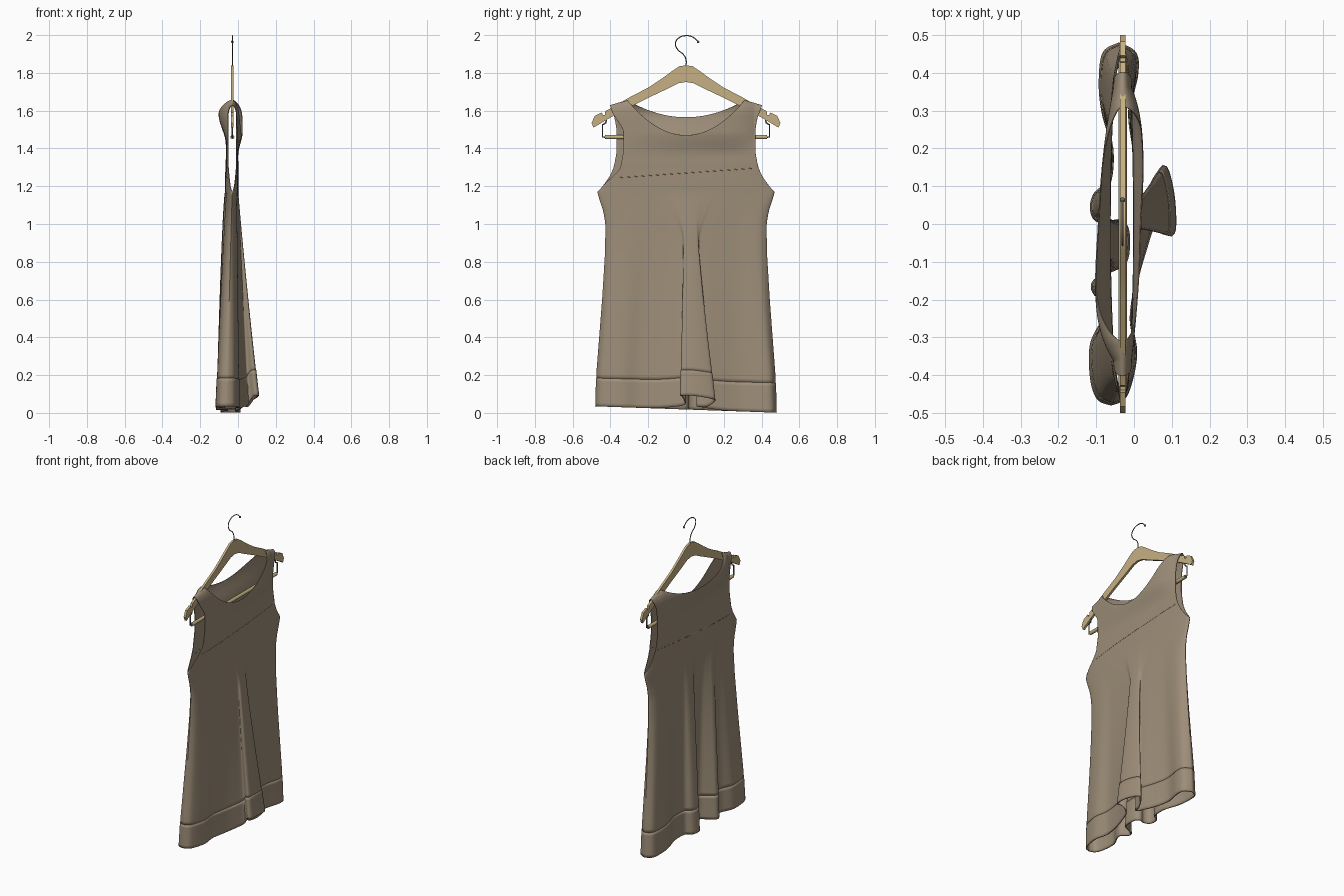
import bpy, bmesh, math
from mathutils import Vector

if "Cube" in bpy.data.objects:
    bpy.data.objects.remove(bpy.data.objects["Cube"])

CX = -0.03                      # plane of the hanger
UNDERARM, SHOULDER = 1.17, 1.655


def material(name, rgb):
    m = bpy.data.materials.new(name)
    m.diffuse_color = (*rgb, 1)
    m.use_nodes = True
    m.node_tree.nodes["Principled BSDF"].inputs["Base Color"].default_value = m.diffuse_color
    return m


CLOTH = material("taupe cloth", (0.34, 0.27, 0.19))
WOOD = material("pale wood", (0.56, 0.435, 0.225))
METAL = material("grey metal", (0.15, 0.145, 0.14))


def finish(name, bm, mat, thick=0.0, angle=40):
    bmesh.ops.remove_doubles(bm, verts=bm.verts, dist=1e-5)
    bmesh.ops.recalc_face_normals(bm, faces=bm.faces)
    me = bpy.data.meshes.new(name)
    bm.to_mesh(me)
    bm.free()
    ob = bpy.data.objects.new(name, me)
    bpy.context.collection.objects.link(ob)
    me.materials.append(mat)
    bpy.ops.object.select_all(action='DESELECT')
    ob.select_set(True)
    bpy.context.view_layer.objects.active = ob
    bpy.ops.object.shade_smooth_by_angle(angle=math.radians(angle))
    if thick:
        s = ob.modifiers.new("thickness", 'SOLIDIFY')
        s.thickness, s.offset = thick, 0
    return ob


def add_grid(bm, rows):
    vs = [[bm.verts.new(p) for p in r] for r in rows]
    for a, b in zip(vs, vs[1:]):
        for i in range(len(a) - 1):
            bm.faces.new((a[i], a[i + 1], b[i + 1], b[i]))


def interp(table, x):
    for (x0, y0), (x1, y1) in zip(table, table[1:]):
        if x <= x1:
            return y0 + (y1 - y0) * max(0, (x - x0) / (x1 - x0))
    return table[-1][1]


def smooth(a, b, x):
    t = min(1, max(0, (x - a) / (b - a)))
    return t * t * (3 - 2 * t)


def spline(pts, n):
    """Catmull-Rom through the points, resampled evenly by length."""
    p = [Vector(q) for q in pts]
    p = [p[0]] + p + [p[-1]]
    fine = []
    for a, b, c, d in zip(p, p[1:], p[2:], p[3:]):
        for k in range(12):
            t = k / 12
            fine.append(0.5 * (2 * b + (c - a) * t + (2 * a - 5 * b + 4 * c - d) * t * t
                               + (3 * b - a - 3 * c + d) * t ** 3))
    fine.append(p[-1])
    acc = [0]
    for a, b in zip(fine, fine[1:]):
        acc.append(acc[-1] + (b - a).length)
    ty = [(l, q[0]) for l, q in zip(acc, fine)]
    tx = [(l, q[1]) for l, q in zip(acc, fine)]
    return [(interp(ty, acc[-1] * i / n), interp(tx, acc[-1] * i / n)) for i in range(n + 1)]


# Hem outline (y, x) of each panel, with its pleats
N = 150
HEM = {
    1: spline([(-.48, -.06), (-.455, -.02), (-.35, .005), (-.25, -.008), (-.15, .008), (-.07, .03),
               (-.01, .05), (-.005, .065), (-.03, .095), (-.01, .108), (.07, .105), (.14, .09),
               (.152, .075), (.11, .052), (.06, .038), (.07, .022), (.12, .015), (.2, 0),
               (.3, -.012), (.4, .008), (.455, .003), (.48, -.04)], N),
    -1: spline([(-.48, -.06), (-.465, -.095), (-.41, -.113), (-.32, -.113), (-.25, -.08),
                (-.21, -.075), (-.185, -.105), (-.155, -.108), (-.13, -.07), (-.105, -.025),
                (-.06, -.014), (-.01, -.018), (.01, -.04), (0, -.07), (.015, -.105), (.05, -.113),
                (.085, -.1), (.11, -.065), (.2, -.058), (.3, -.083), (.38, -.09), (.455, -.08),
                (.48, -.04)], N),
}
SIDE = [(0, .477), (.2, .472), (.6, .442), (.85, .427), (1.0, .425), (1.07, .437), (1.13, .457), (1.17, .468)]
ARM = [(1.17, .468), (1.2, .44), (1.25, .405), (1.3, .382), (1.38, .367), (1.5, .367), (1.58, .38), (1.655, .402)]
GAP = {1: .03, -1: .038}
NECK = {1: 1.47, -1: 1.565}
# the front pleat gathers to a narrow strip higher up
GATHER = [(0, -1), (.37, -.06), (.66, .17), (1, 1)]


def skirt_point(f, i, z):
    s = 2 * i / N - 1
    if f > 0:
        s += (interp(GATHER, i / N) - s) * (1 - smooth(.9, UNDERARM, z))
    hy, hx = HEM[f][i]
    power = .85 + (1 - s * s) * (.2 if f > 0 else -.2)
    w = max(0, 1 - z / UNDERARM) ** power
    side = interp(SIDE, z)
    y = s * side * (1 - w) + hy * side / .48 * w
    x = (CX + f * GAP[f] * math.sqrt(max(0, 1 - s * s))) * (1 - w) + hx * w
    lift = .018 - .035 * hy + .055 * smooth(.04, .09, hx)
    if f > 0:
        lift += .02 * math.exp(-((hy - .02) / .12) ** 2)
    return (x, y, z + lift * (1 - z / UNDERARM) ** 2)


def yoke_point(f, y, z):
    s = min(1, abs(y) / interp(ARM, z))
    e = .022 * min(1, math.sqrt(max(0, z - UNDERARM) / .15))
    gap = GAP[f] * (1 - .35 * smooth(1.17, 1.36, z))
    d = math.sqrt(e * e + gap ** 2 * (1 - s * s))
    # neckline sags outward, twisted a little about the hanger
    sag = max(0, 1 - (abs(y) / .36) ** 4)
    if f > 0:
        d += sag * (.02 + .04 * y) * smooth(1.36, 1.49, z)
    else:
        d += sag * (.032 - .06 * y) * smooth(1.42, 1.58, z)
    # cloth closes over the hanger at the shoulder
    if z > 1.58:
        d *= math.sqrt(max(0, 1 - ((z - 1.58) / (SHOULDER - 1.58)) ** 2))
    drop = max(0, abs(y) - .31) * .3 * smooth(1.5, 1.65, z)
    return (CX + f * d, y, z - drop)


def add_tube(bm, z0, z1, rows):
    grid = []
    for r in range(rows + 1):
        z = z0 + (z1 - z0) * r / rows
        grid.append([skirt_point(1, i, z) for i in range(N + 1)]
                    + [skirt_point(-1, i, z) for i in range(N - 1, -1, -1)])
    add_grid(bm, grid)


def add_yoke(bm, f):
    zn, half = NECK[f], N // 2
    zs = [UNDERARM + (zn - UNDERARM) * k / 16 for k in range(16)]
    zs += [zn + (SHOULDER - zn) * (1 - math.cos(math.pi * k / 20)) / 2 for k in range(21)]
    for m in (1, -1):
        grid = []
        for z in zs:
            neck = .31 * math.sqrt(max(0, z - zn) / (SHOULDER - zn))
            arm = interp(ARM, z)
            if f > 0 and m < 0:      # deeper front armhole on one side
                arm -= .035 * smooth(1.2, 1.3, z) * (1 - smooth(1.48, 1.6, z))
            grid.append([yoke_point(f, m * (neck + (arm - neck) * k / half), z) for k in range(half + 1)])
        add_grid(bm, grid)


# Dress body: closed skirt, then front and back yokes with armholes and straps
bm = bmesh.new()
add_tube(bm, .155, UNDERARM, 44)
for f in (1, -1):
    add_yoke(bm, f)
finish("dress_body", bm, CLOTH, .003, 60)

# Hem band
bm = bmesh.new()
add_tube(bm, 0, .158, 8)
finish("hem_band", bm, CLOTH, .007, 60)


def wire(name, pts, r, mat, kind='POLY'):
    cu = bpy.data.curves.new(name, 'CURVE')
    cu.dimensions = '3D'
    cu.bevel_depth, cu.bevel_resolution, cu.use_fill_caps = r, 2, True
    if kind == 'BEZIER':
        sp = cu.splines.new('BEZIER')
        sp.bezier_points.add(len(pts) - 1)
        for b, p in zip(sp.bezier_points, pts):
            b.co, b.handle_left_type, b.handle_right_type = p, 'AUTO', 'AUTO'
    else:
        sp = cu.splines.new('POLY')
        sp.points.add(len(pts) - 1)
        for b, p in zip(sp.points, pts):
            b.co = (*p, 1)
    ob = bpy.data.objects.new(name, cu)
    bpy.context.collection.objects.link(ob)
    cu.materials.append(mat)
    return ob


# Yoke seams across both panels
for f, name in ((1, "front_seam"), (-1, "back_seam")):
    pts = [yoke_point(f, y / 50, 1.27 + .07 * y / 50) for y in range(-18, 19)]
    wire(name, pts, .0025, CLOTH)

# Wooden hanger board
top = [(.035, 1.835), (.07, 1.812), (.13, 1.768), (.2, 1.722), (.3, 1.67), (.4, 1.612), (.427, 1.598),
       (.43, 1.578), (.44, 1.576), (.446, 1.59), (.483, 1.573), (.5, 1.535), (.49, 1.51)]
low = [(.42, 1.552), (.33, 1.603), (.2, 1.668), (.1, 1.715), (.04, 1.745)]
right = top + low
outline = [(0, 1.84)] + right + [(0, 1.752)] + [(-y, z) for y, z in reversed(right)]
bm = bmesh.new()
face = bm.faces.new([bm.verts.new((CX - .007, y, z)) for y, z in outline])
ext = bmesh.ops.extrude_face_region(bm, geom=[face])
bmesh.ops.translate(bm, vec=(.014, 0, 0), verts=[v for v in ext['geom'] if isinstance(v, bmesh.types.BMVert)])
finish("hanger_board", bm, WOOD, angle=30)

# Trouser bar and the wires that carry it
wire("hanger_bar", [(CX, -.43, 1.46), (CX, .43, 1.46)], .011, WOOD)
for m, name in ((1, "right_bar_wire"), (-1, "left_bar_wire")):
    wire(name, [(CX, m * y, z) for y, z in ((.42, 1.56), (.425, 1.535), (.442, 1.525), (.442, 1.462), (.425, 1.458))],
         .004, METAL)

# Hook with a small ball tip
wire("hook", [(CX, y, z) for y, z in ((0, 1.83), (0, 1.87), (-.012, 1.895), (-.045, 1.925), (-.056, 1.958),
     (-.038, 1.985), (0, 1.997), (.035, 1.99), (.062, 1.968))], .0028, METAL, 'BEZIER')
bm = bmesh.new()
bmesh.ops.create_uvsphere(bm, u_segments=12, v_segments=8, radius=.007)
bmesh.ops.translate(bm, vec=(CX, .064, 1.964), verts=bm.verts)
finish("hook_tip", bm, METAL)
